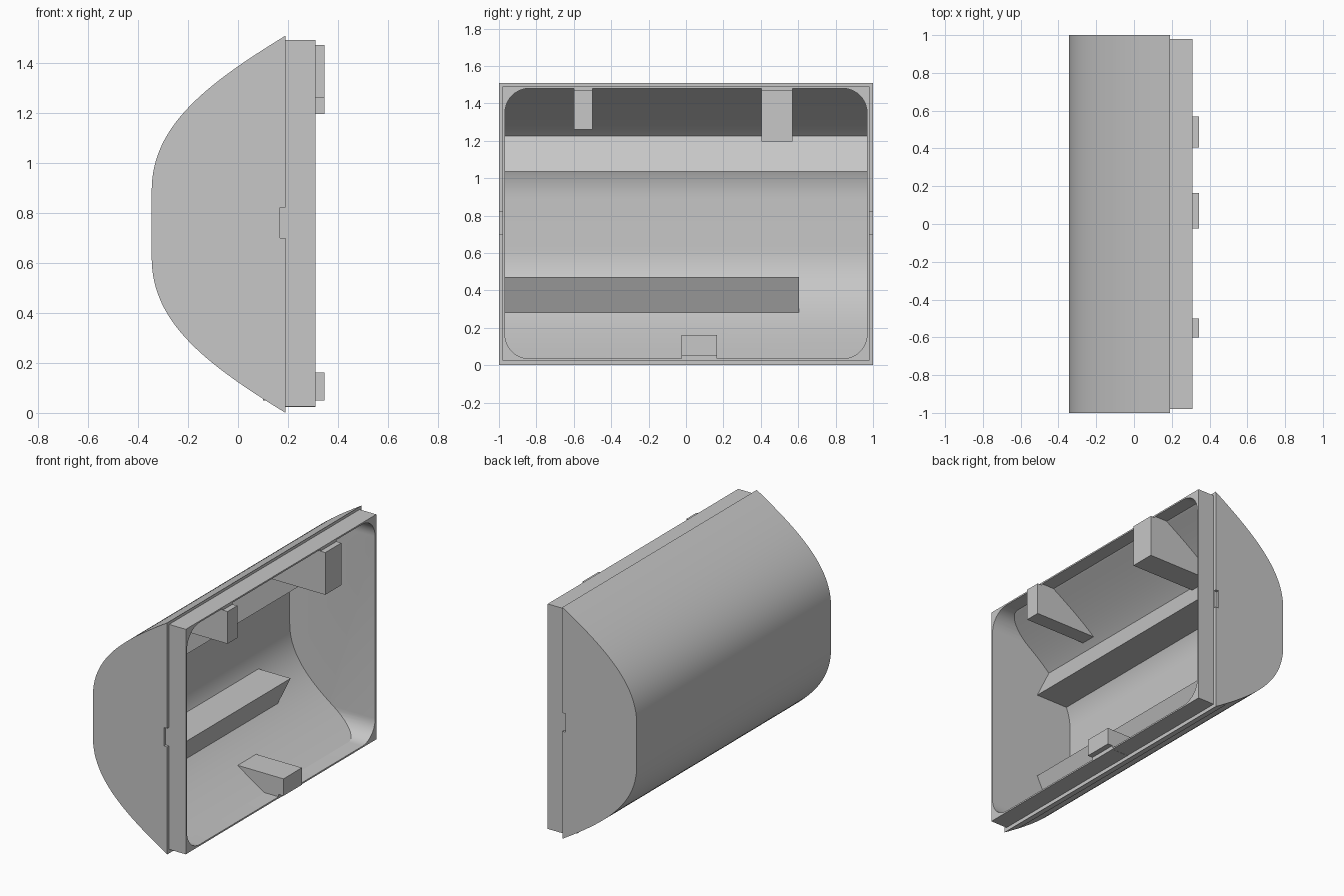
import bpy, bmesh, math
from mathutils import Vector

old = bpy.data.objects.get("Cube")
if old:
    bpy.data.objects.remove(old, do_unlink=True)

HEIGHT = 1.508

grey = bpy.data.materials.new("light_grey")
grey.use_nodes = True
grey.diffuse_color = (0.57, 0.57, 0.57, 1)
grey.node_tree.nodes["Principled BSDF"].inputs["Base Color"].default_value = (0.57, 0.57, 0.57, 1)


def flip(points):
    """Mirror a side profile about the middle height."""
    return [(x, HEIGHT - z) for x, z in points]


def dome_curve(offset, steps=28):
    """Upper half of the dome profile, moved inward by offset."""
    a, b, c, d = (Vector(p) for p in ((0.19, HEIGHT), (-0.12, 1.318), (-0.345, 1.15), (-0.345, 0.89)))
    result = []
    for i in range(steps + 1):
        t = i / steps
        s = 1 - t
        p = a * s**3 + b * 3 * s * s * t + c * 3 * s * t * t + d * t**3
        tan = ((b - a) * s * s + (c - b) * 2 * s * t + (d - c) * t * t).normalized()
        result.append((p.x - tan.y * offset, p.y + tan.x * offset))
    return result


def extrude(name, points, direction):
    """Solid made by sweeping a closed outline of 3D points."""
    bm = bmesh.new()
    face = bm.faces.new([bm.verts.new(p) for p in points])
    swept = bmesh.ops.extrude_face_region(bm, geom=[face])["geom"]
    bmesh.ops.translate(bm, vec=direction, verts=[v for v in swept if isinstance(v, bmesh.types.BMVert)])
    bmesh.ops.recalc_face_normals(bm, faces=bm.faces)
    mesh = bpy.data.meshes.new(name)
    bm.to_mesh(mesh)
    bm.free()
    mesh.materials.append(grey)
    obj = bpy.data.objects.new(name, mesh)
    bpy.context.collection.objects.link(obj)
    return obj


def prism(name, profile, y0, y1):
    return extrude(name, [(x, y0, z) for x, z in profile], (0, y1 - y0, 0))


def box(name, x0, x1, y0, y1, z0, z1):
    return prism(name, [(x0, z0), (x1, z0), (x1, z1), (x0, z1)], y0, y1)


def activate(obj):
    bpy.ops.object.select_all(action="DESELECT")
    obj.select_set(True)
    bpy.context.view_layer.objects.active = obj


def combine(obj, other, operation):
    """Apply a boolean and discard the second solid."""
    mod = obj.modifiers.new("Cut", "BOOLEAN")
    mod.operation, mod.object, mod.solver = operation, other, "EXACT"
    activate(obj)
    bpy.ops.object.modifier_apply(modifier=mod.name)
    bpy.data.objects.remove(other, do_unlink=True)


# Curved housing with a stepped-in flange around its open side
outer = dome_curve(0)
housing = prism("housing", outer + flip(outer)[::-1], -1, 1)
combine(housing, box("flange", 0.1, 0.31, -0.98, 0.98, 0.05, 1.45), "UNION")
combine(housing, box("flange_rim", 0.185, 0.31, -0.98, 0.98, 0.025, 1.49), "UNION")

# Hollow: inner dome shape limited by a round-cornered opening
inner = [(0.5, 1.53), (0.28, 1.53)] + dome_curve(0.04)
cavity = prism("cavity", inner + flip(inner)[::-1], -1.2, 1.2)
radius, half_y, half_z = 0.13, 0.968, 0.7225
outline = []
for quarter, (sy, sz) in enumerate(((1, 1), (-1, 1), (-1, -1), (1, -1))):
    for i in range(11):
        ang = math.radians(90 * quarter + 9 * i)
        outline.append((-0.6, sy * (half_y - radius) + radius * math.cos(ang),
                        0.7575 + sz * (half_z - radius) + radius * math.sin(ang)))
combine(cavity, extrude("opening", outline, (1, 0, 0)), "INTERSECT")
combine(housing, cavity, "DIFFERENCE")

# Small recess in each end face
for side in (-1, 1):
    y0, y1 = sorted((side * 0.982, side * 1.05))
    combine(housing, box("recess", 0.167, 0.25, y0, y1, 0.7, 0.82), "DIFFERENCE")

activate(housing)
bpy.ops.object.shade_smooth_by_angle(angle=math.radians(25))


def wall(low, high):
    """Points in the middle of the dome wall between two heights."""
    return [p for p in dome_curve(0.02, 80) if low < p[1] < high]


# Wedge ribs along the inside of the dome
rib = [(-0.044, 1.037), (-0.137, 1.226)] + wall(1.037, 1.226)
prism("upper_rib", rib, -0.975, 0.975)
prism("lower_rib", flip(rib), -0.975, 0.605)


def clip_profile(low, top):
    """Gusset grown from the wall, with a lip past the flange."""
    back = wall(low, 1.488)
    return [(0.345, low), (0.345, top), (0.31, top), (0.31, 1.484), (0.2, 1.484)] + back + [(back[-1][0], low)]


# Retaining clips
prism("upper_clip_narrow", clip_profile(1.26, 1.47), -0.6, -0.5)
prism("upper_clip_wide", clip_profile(1.195, 1.47), 0.405, 0.57)
prism("lower_clip", flip(clip_profile(1.347, 1.458)), -0.025, 0.165)
